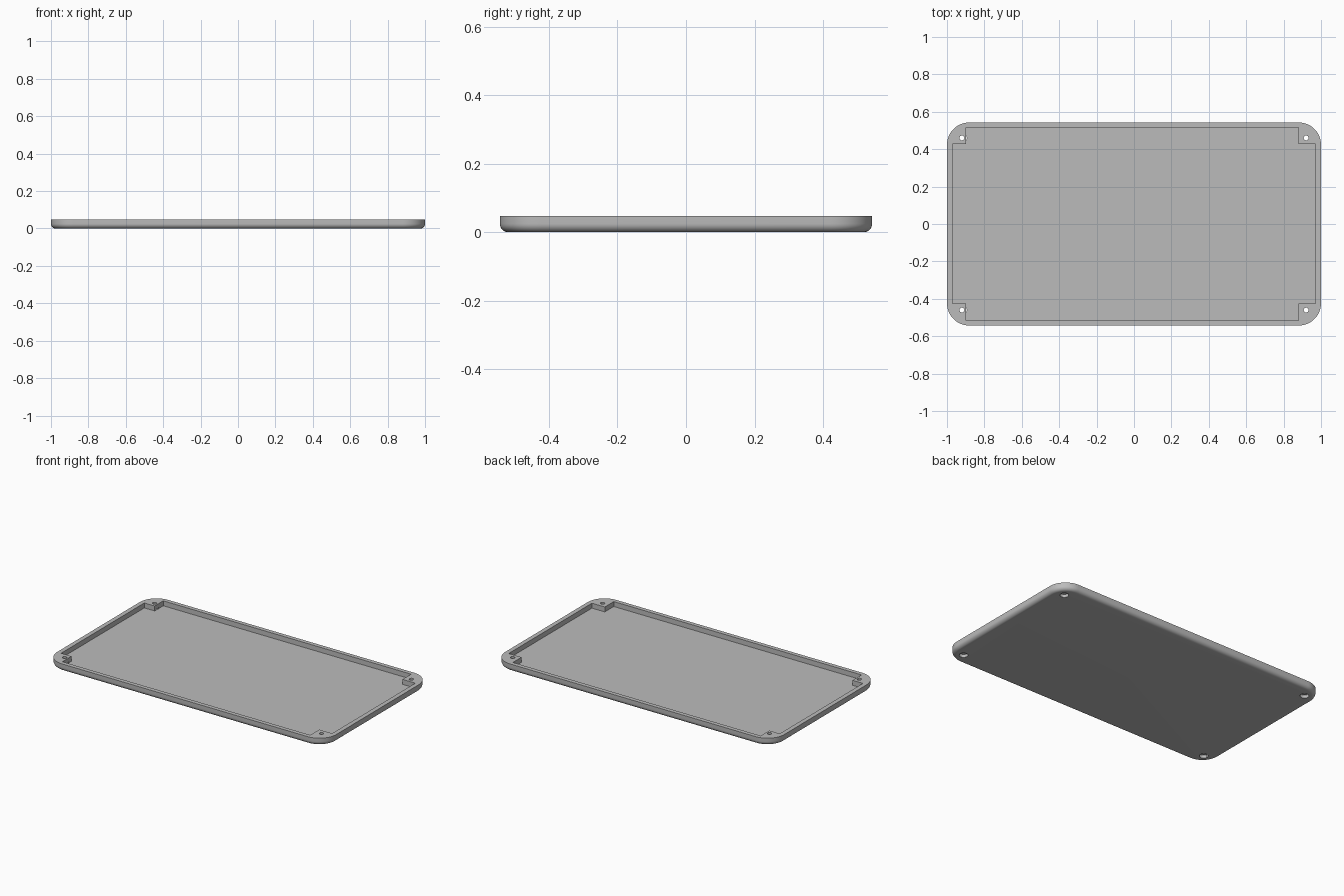
import bpy
import bmesh
import math

cube = bpy.data.objects.get("Cube")
if cube:
    bpy.data.objects.remove(cube, do_unlink=True)

HALF_X, HALF_Y, HEIGHT = 1.0, 0.543, 0.048
CORNER, FILLET, FLOOR = 0.12, 0.025, 0.016

grey = bpy.data.materials.new("plain grey")
grey.use_nodes = True
colour = (0.5, 0.5, 0.5, 1)
grey.diffuse_color = colour
grey.node_tree.nodes["Principled BSDF"].inputs["Base Color"].default_value = colour


def rounded_rect(inset, steps=14):
    """Outline of the lid, moved inwards by inset."""
    r = CORNER - inset
    points = []
    for quarter, (sx, sy) in enumerate([(1, 1), (-1, 1), (-1, -1), (1, -1)]):
        for i in range(steps + 1):
            a = (quarter + i / steps) * math.pi / 2
            points.append((sx * (HALF_X - CORNER) + r * math.cos(a),
                           sy * (HALF_Y - CORNER) + r * math.sin(a)))
    return points


def circle(x, y, r, sides=32):
    return [(x + r * math.cos(i * math.tau / sides),
             y + r * math.sin(i * math.tau / sides)) for i in range(sides)]


def loft(name, layers):
    """Closed solid through (outline, z) layers, listed from the bottom up."""
    bm = bmesh.new()
    rings = [[bm.verts.new((x, y, z)) for x, y in pts] for pts, z in layers]
    for low, high in zip(rings, rings[1:]):
        for i in range(len(low)):
            j = (i + 1) % len(low)
            bm.faces.new((low[i], low[j], high[j], high[i]))
    bm.faces.new(rings[0][::-1])
    bm.faces.new(rings[-1])
    mesh = bpy.data.meshes.new(name)
    bm.to_mesh(mesh)
    bm.free()
    mesh.materials.append(grey)
    obj = bpy.data.objects.new(name, mesh)
    bpy.context.collection.objects.link(obj)
    return obj


# Lid body with a rounded lower edge
layers = []
for i in range(9):
    a = i / 8 * math.pi / 2
    layers.append((rounded_rect(FILLET * (1 - math.sin(a))),
                   FILLET * (1 - math.cos(a))))
layers.append((rounded_rect(0), HEIGHT))
lid = loft("lid", layers)

# Pocket outline, notched to leave a square boss in each corner
px, py = 0.971, 0.516
left, right, front, back = -0.897, 0.879, -0.424, 0.428
pocket = [(left, -py), (right, -py), (right, front), (px, front),
          (px, back), (right, back), (right, py), (left, py),
          (left, back), (-px, back), (-px, front), (left, front)]
cutters = [loft("pocket_cutter", [(pocket, FLOOR), (pocket, HEIGHT + 0.05)])]

# Screw holes with a wider recess for the screw head underneath
for sx in (-1, 1):
    for sy in (-1, 1):
        x, y = sx * 0.92, sy * 0.46
        wide, narrow = circle(x, y, 0.026), circle(x, y, 0.013)
        cutters.append(loft("screw_hole_cutter", [
            (wide, -0.05), (wide, 0.02), (narrow, 0.02), (narrow, HEIGHT + 0.05)]))

# Cut the pocket and holes, then drop the cutters
for cutter in cutters:
    cutter.hide_render = True
    mod = lid.modifiers.new("cut", 'BOOLEAN')
    mod.operation = 'DIFFERENCE'
    mod.solver = 'EXACT'
    mod.object = cutter
bpy.context.view_layer.update()
graph = bpy.context.evaluated_depsgraph_get()
cut_mesh = bpy.data.meshes.new_from_object(lid.evaluated_get(graph))
lid.modifiers.clear()
lid.data = cut_mesh
for cutter in cutters:
    bpy.data.objects.remove(cutter, do_unlink=True)

# Smooth rounded edges, crisp corners
bpy.ops.object.select_all(action='DESELECT')
lid.select_set(True)
bpy.context.view_layer.objects.active = lid
bpy.ops.object.shade_smooth_by_angle(angle=math.radians(30))
